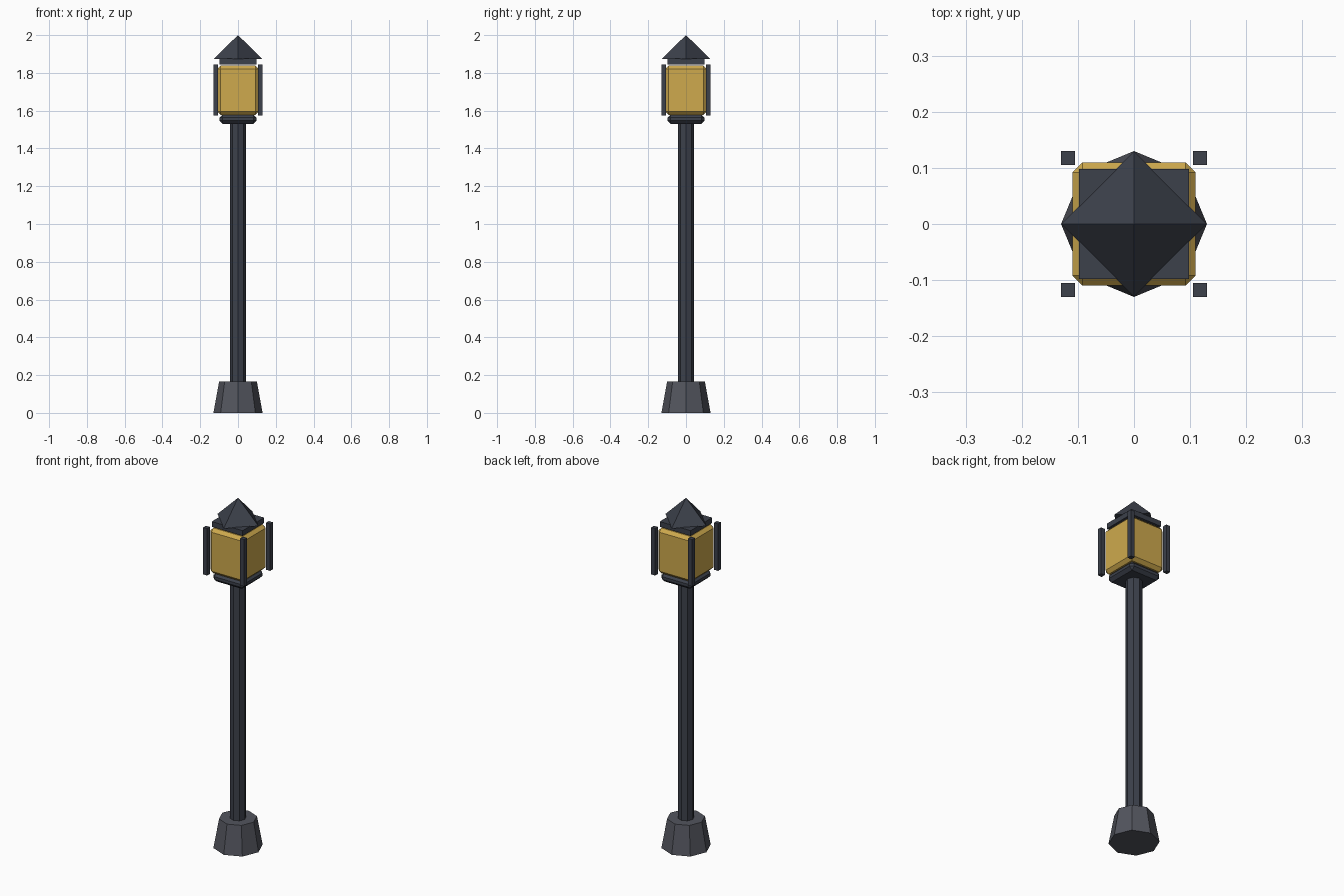
import bpy, math

if "Cube" in bpy.data.objects:
    bpy.data.objects.remove(bpy.data.objects["Cube"])


def mat(name, rgb):
    m = bpy.data.materials.new(name)
    m.diffuse_color = (*rgb, 1)
    m.use_nodes = True
    m.node_tree.nodes["Principled BSDF"].inputs["Base Color"].default_value = m.diffuse_color
    return m


IRON = mat("dark_iron", (0.045, 0.052, 0.07))
STONE = mat("base_grey", (0.085, 0.09, 0.11))
GLASS = mat("amber_glass", (0.62, 0.40, 0.075))


def finish(name, material):
    ob = bpy.context.object
    ob.name = name
    ob.data.materials.append(material)
    return ob


def cone(name, sides, r1, r2, z0, z1, material):
    bpy.ops.mesh.primitive_cone_add(vertices=sides, radius1=r1, radius2=r2,
                                    depth=z1 - z0, location=(0, 0, (z0 + z1) / 2))
    return finish(name, material)


def box(name, w, z0, z1, material, x=0, y=0, bevel=0):
    bpy.ops.mesh.primitive_cube_add(size=1, location=(x, y, (z0 + z1) / 2))
    ob = bpy.context.object
    ob.scale = (w, w, z1 - z0)
    bpy.ops.object.transform_apply(location=False, rotation=False, scale=True)
    if bevel:
        b = ob.modifiers.new("chamfer", 'BEVEL')
        b.width = bevel
        b.segments = 1
    return finish(name, material)


# Tapered octagonal foot and pole
cone("base", 8, 0.13, 0.10, 0, 0.165, STONE)
cone("pole", 8, 0.043, 0.043, 0.15, 1.54, IRON)

# Lantern: collar, glass, cap plate
box("collar", 0.196, 1.53, 1.58, IRON, bevel=0.017)
box("lamp_glass", 0.22, 1.578, 1.838, GLASS, bevel=0.018)
box("cap_plate", 0.196, 1.845, 1.875, IRON)

# Corner posts
for sx in (-1, 1):
    for sy in (-1, 1):
        box("corner_post", 0.025, 1.575, 1.845, IRON, sx * 0.1175, sy * 0.1175)

# Pyramid roof, corners on the axes
cone("roof", 4, 0.13, 0, 1.873, 2.0, IRON)
